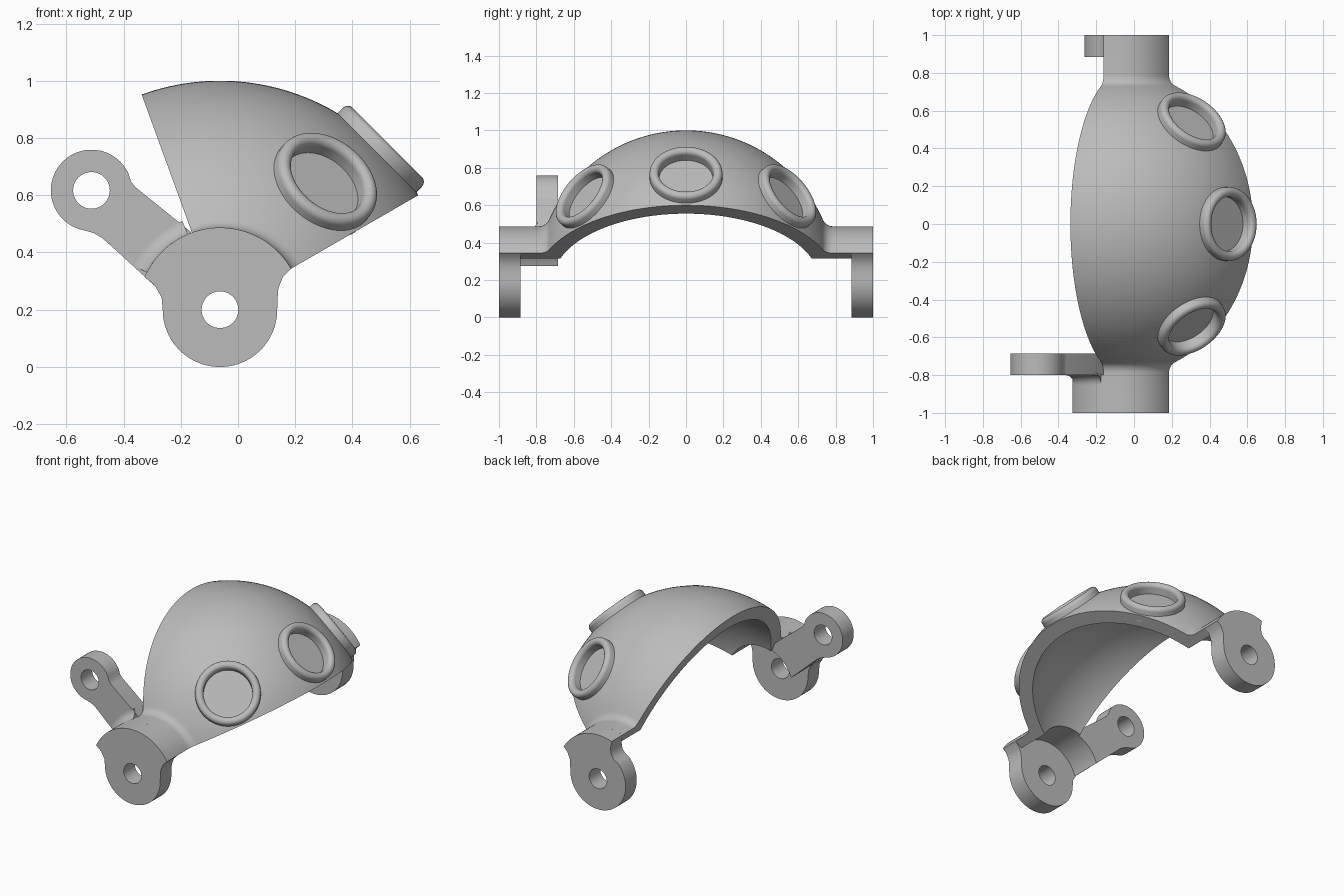
import bpy, bmesh
from math import sin, cos, pi, radians, sqrt, asin, atan2
from mathutils import Vector, Matrix

cube = bpy.data.objects.get("Cube")
if cube:
    bpy.data.objects.remove(cube, do_unlink=True)

PX, PZ = -0.063, 0.2            # pivot axis, running along y
R_OUT, R_IN = 0.8, 0.71         # dome shell
C_OUT, C_IN = 0.287, 0.23       # collar
A0, A1 = 30, 110                # dome sweep in degrees
PLATE = 0.885

grey = bpy.data.materials.new("light grey")
grey.use_nodes = True
grey.diffuse_color = (0.5, 0.5, 0.5, 1)
grey.node_tree.nodes["Principled BSDF"].inputs["Base Color"].default_value = (0.5, 0.5, 0.5, 1)


def finish(name, bm):
    bmesh.ops.recalc_face_normals(bm, faces=bm.faces)
    mesh = bpy.data.meshes.new(name)
    bm.to_mesh(mesh)
    bm.free()
    mesh.materials.append(grey)
    ob = bpy.data.objects.new(name, mesh)
    bpy.context.collection.objects.link(ob)
    return ob


def arc(cx, cz, r, a, b, n):
    """Points on an arc, angles in degrees."""
    angles = [radians(a + (b - a) * i / n) for i in range(n + 1)]
    return [(cx + r * cos(t), cz + r * sin(t)) for t in angles]


def sweep(name, profile, a, b, n):
    """Turn a closed (y, radius) profile about the pivot axis."""
    bm = bmesh.new()
    rows = []
    for i in range(n + 1):
        t = radians(a + (b - a) * i / n)
        rows.append([bm.verts.new((PX + r * cos(t), y, PZ + r * sin(t))) for y, r in profile])
    m = len(profile)
    for p, q in zip(rows, rows[1:]):
        for j in range(m):
            k = (j + 1) % m
            bm.faces.new((p[j], p[k], q[k], q[j]))
    bm.faces.new(rows[0])
    bm.faces.new(rows[-1])
    return finish(name, bm)


def slab(name, outline, y0, y1):
    """Extrude an (x, z) outline along y."""
    bm = bmesh.new()
    face = bm.faces.new([bm.verts.new((x, y0, z)) for x, z in outline])
    new = bmesh.ops.extrude_face_region(bm, geom=[face])["geom"]
    bmesh.ops.translate(bm, vec=(0, y1 - y0, 0),
                        verts=[v for v in new if isinstance(v, bmesh.types.BMVert)])
    return finish(name, bm)


def drill(ob, centre, axis, radius, depth):
    """Cut a round hole centred on a point."""
    bm = bmesh.new()
    rot = Vector(axis).to_track_quat('Z', 'Y').to_matrix().to_4x4()
    bmesh.ops.create_cone(bm, cap_ends=True, segments=64, radius1=radius, radius2=radius,
                          depth=depth, matrix=Matrix.Translation(centre) @ rot)
    cutter = finish("cutter", bm)
    cutter.hide_render = True
    mod = ob.modifiers.new("hole", 'BOOLEAN')
    mod.operation, mod.solver, mod.object = 'DIFFERENCE', 'EXACT', cutter
    bpy.context.view_layer.objects.active = ob
    bpy.ops.object.modifier_apply(modifier=mod.name)
    bpy.data.objects.remove(cutter, do_unlink=True)


# Dome shell with filleted collars
f = 0.06
fy = sqrt((R_OUT + f) ** 2 - (C_OUT + f) ** 2)
tilt = atan2(C_OUT + f, fy) * 180 / pi
right_fillet = arc(fy, C_OUT + f, f, 180 + tilt, 270, 8)
left_fillet = [(-y, r) for y, r in reversed(right_fillet)]
inner = asin(C_IN / R_IN) * 180 / pi
profile = ([(-PLATE, C_OUT)] + left_fillet + arc(0, 0, R_OUT, 180 - tilt, tilt, 64)[1:-1]
           + right_fillet + [(PLATE, C_OUT), (PLATE, C_IN)]
           + arc(0, 0, R_IN, inner, 180 - inner, 64) + [(-PLATE, C_IN)])
dome = sweep("dome_shell", profile, A0, A1, 48)
parts = [dome]

# Lens rings with flat-floored recesses
rim = ([(0.145, 0.73), (0.145, 0.80)] + arc(0.17, 0.802, 0.025, 180, 0, 12)
       + [(0.195, 0.73)])
names = ("front_lens_ring", "middle_lens_ring", "back_lens_ring")
for name, azimuth, side in zip(names, (50.5, 45, 50.5), (-1, 0, 1)):
    lean = radians(43 * side)
    t = radians(azimuth)
    d = Vector((cos(lean) * cos(t), sin(lean), cos(lean) * sin(t)))
    pivot = Vector((PX, 0, PZ))
    drill(dome, pivot + d * 0.86, d, 0.146, 0.2)
    bm = bmesh.new()
    n = 64
    rows = [[bm.verts.new((r * cos(2 * pi * i / n), r * sin(2 * pi * i / n), h))
             for r, h in rim] for i in range(n)]
    for i in range(n):
        p, q = rows[i], rows[(i + 1) % n]
        for j in range(len(rim)):
            k = (j + 1) % len(rim)
            bm.faces.new((p[j], p[k], q[k], q[j]))
    turn = Matrix.Translation(pivot) @ d.to_track_quat('Z', 'Y').to_matrix().to_4x4()
    bm.transform(turn)
    parts.append(finish(name, bm))

# Pivot ears at both ends
right_neck = [(0.138, 0.235), (0.141, 0.275), (0.157, 0.315)]
front_neck = [(-0.291, 0.285), (-0.267, 0.243)]
back_neck = [(-0.153, 0.42), (-0.16, 0.38), (-0.18, 0.355)]
front = (right_neck + arc(PX, PZ, C_OUT, A0, 156.5, 40) + front_neck
         + arc(PX, PZ, 0.2, 180, 360, 48))
back = (right_neck + arc(PX, PZ, C_OUT, A0, A1, 28) + back_neck
        + arc(PX, PZ, 0.2, 135, 360, 56))
for name, outline, y0, y1 in (("front_pivot_ear", front, -1, -PLATE),
                              ("back_pivot_ear", back, PLATE, 1)):
    ear = slab(name, outline, y0, y1)
    drill(ear, (PX, (y0 + y1) / 2, PZ), (0, 1, 0), 0.064, 0.4)
    parts.append(ear)

# Front collar extension carrying the lever arm
inner_arc = arc(PX, PZ, C_IN, A1, 161, 16)
parts.append(slab("front_collar", arc(PX, PZ, C_OUT, 156.5, A1, 16) + inner_arc, -PLATE, -0.8))
parts.append(sweep("arm_fillet", arc(-0.85, C_OUT + 0.05, 0.05, 270, 360, 8)
                   + [(-0.79, C_OUT + 0.05), (-0.79, 0.27), (-0.85, 0.27)], 113, 153, 20))

# Lever arm
EX, EZ = -0.512, 0.617
arm = (arc(EX, EZ, 0.142, 260, 24, 48) + [(-0.374, 0.648), (-0.358, 0.628), (-0.166, 0.473)]
       + inner_arc + [(-0.326, 0.316), (-0.4485, 0.4276), (-0.475, 0.451), (-0.505, 0.468)])
lever = slab("lever_arm", arm, -0.8, -0.685)
drill(lever, (EX, -0.74, EZ), (0, 1, 0), 0.064, 0.4)
parts.append(lever)

# Smooth curves, keep the cut edges sharp
bpy.ops.object.select_all(action='DESELECT')
for ob in parts:
    ob.select_set(True)
bpy.context.view_layer.objects.active = dome
bpy.ops.object.shade_smooth_by_angle(angle=radians(32))
